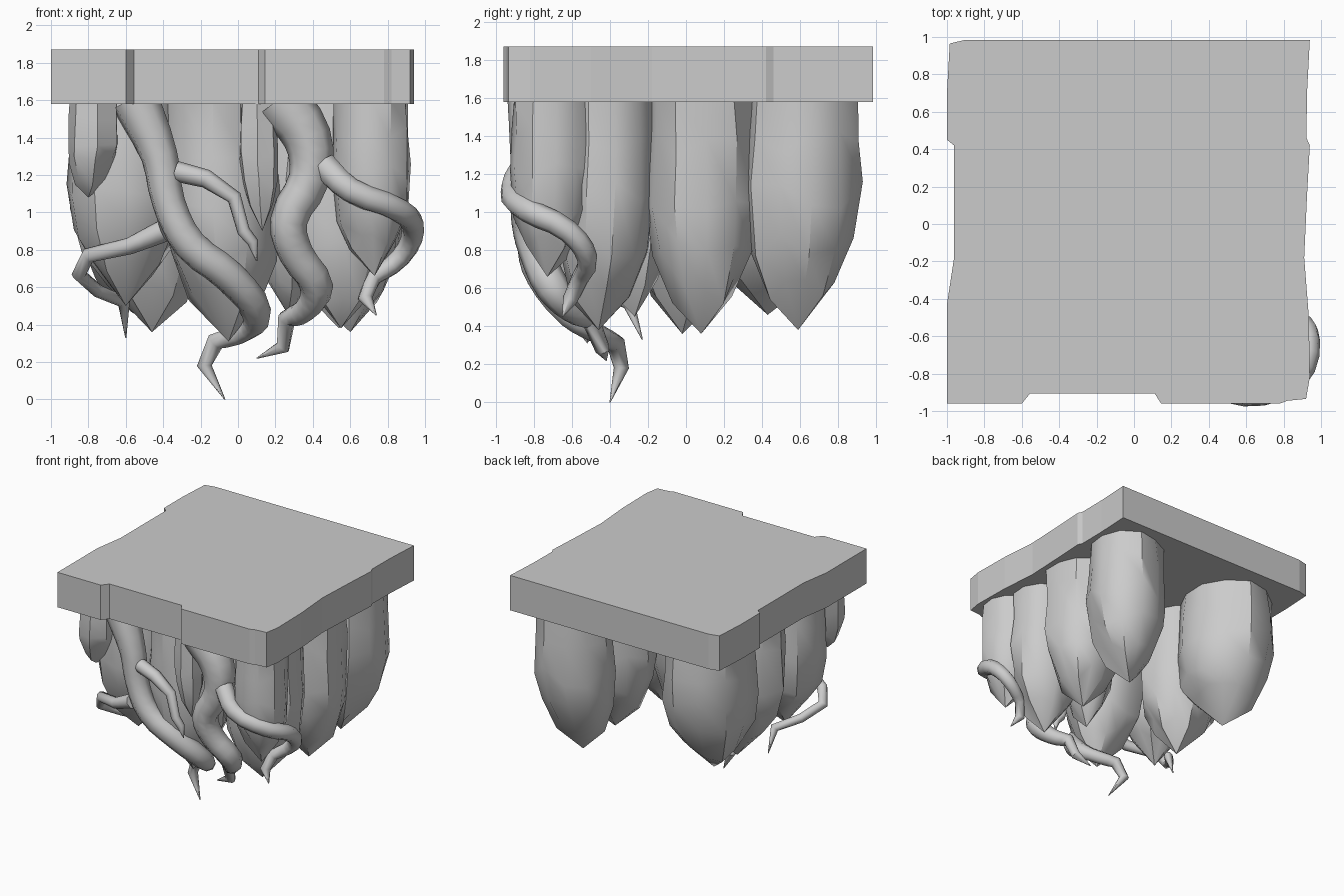
import bpy, bmesh, math, random

if "Cube" in bpy.data.objects:
    bpy.data.objects.remove(bpy.data.objects["Cube"])

random.seed(11)


def smooth(ob, angle):
    bpy.ops.object.select_all(action='DESELECT')
    ob.select_set(True)
    bpy.context.view_layer.objects.active = ob
    bpy.ops.object.shade_smooth_by_angle(angle=math.radians(angle))


def finish(name, bm, angle=None):
    bmesh.ops.recalc_face_normals(bm, faces=bm.faces[:])
    me = bpy.data.meshes.new(name)
    bm.to_mesh(me)
    bm.free()
    ob = bpy.data.objects.new(name, me)
    bpy.context.collection.objects.link(ob)
    if angle:
        smooth(ob, angle)


def skin(bm, a, b):
    for i in range(len(a)):
        j = (i + 1) % len(a)
        bm.faces.new((a[i], a[j], b[j], b[i]))


# Slab with chipped edges
outline = [(-1, -.96), (-.6, -.96), (-.555, -.905), (.11, -.905), (.145, -.96), (.78, -.96),
           (.82, -.945), (.92, -.935), (.94, -.82), (.935, -.5), (.91, -.18), (.925, .15),
           (.94, .42), (.922, .46), (.925, .7), (.94, .985), (-.9, .985), (-.985, .965),
           (-1, .7), (-1, .45), (-.962, .42), (-.962, -.18), (-1, -.43)]
bm = bmesh.new()
low, high = ([bm.verts.new((x, y, z)) for x, y in outline] for z in (1.58, 1.872))
skin(bm, low, high)
bm.faces.new(low)
bm.faces.new(high)
finish("stone_slab", bm)

# Hanging rock profile: (depth fraction, radius fraction)
PROFILE = [(0, .93), (.2, .96), (.42, 1.0), (.64, .9), (.82, .6)]


def rock(name, x, y, rx, ry, tip, dx=0, dy=0, sides=11):
    bm = bmesh.new()
    z0 = 1.6
    wob = [random.uniform(.95, 1.05) for _ in range(sides)]
    phase = random.uniform(0, 1)
    rings = []
    for t, r in PROFILE:
        ring = []
        for i in range(sides):
            a = 2 * math.pi * (i + phase) / sides
            k = r * wob[i] * random.uniform(.96, 1.04)
            drop = random.uniform(-.06, .06) if t > 0 else 0
            s = max(0, t - .4) / .6
            ring.append(bm.verts.new((x + dx * s + rx * k * math.cos(a),
                                      y + dy * s + ry * k * math.sin(a),
                                      z0 - (z0 - tip) * (t + drop))))
        rings.append(ring)
    bm.faces.new(rings[0])
    for a, b in zip(rings, rings[1:]):
        skin(bm, a, b)
    point = bm.verts.new((x + dx, y + dy, tip))
    for i in range(sides):
        bm.faces.new((rings[-1][i], rings[-1][(i + 1) % sides], point))
    finish(name, bm, 36)


# Rocks under the slab: x, y, radii, tip height, tip offset
rock("rock_back_right", .6, .61, .32, .31, .38, -.06, -.02)
rock("rock_mid_right", .59, .07, .31, .30, .36, .01, .01)
rock("rock_front_right", .55, -.41, .32, .27, .38, 0, -.05)
rock("rock_corner_right", .71, -.71, .21, .22, .66, .02, -.02)
rock("rock_back_left", -.55, .48, .37, .40, .46, -.01, -.05)
rock("rock_mid_left", -.52, -.02, .36, .30, .36, .06, 0)
rock("rock_front_left", -.6, -.46, .31, .30, .5)
rock("rock_front_centre", -.1, -.5, .32, .32, .31, .05, -.02)
rock("rock_inner", .24, -.27, .2, .24, .45, .03)
rock("rock_small_left", -.77, -.73, .14, .16, 1.08, -.03, 0, 7)
rock("rock_small_centre", .11, -.8, .11, .11, .9, .02, 0, 7)


def root(name, pts):
    cu = bpy.data.curves.new(name, 'CURVE')
    cu.dimensions = '3D'
    cu.bevel_depth = 1
    cu.bevel_resolution = 2
    cu.resolution_u = 3
    cu.use_fill_caps = True
    sp = cu.splines.new('BEZIER')
    sp.bezier_points.add(len(pts) - 1)
    for p, (x, y, z, r) in zip(sp.bezier_points, pts):
        p.co = (x, y, z)
        p.radius = r
        # thick parts curve softly, thin ends are kinked
        p.handle_left_type = p.handle_right_type = 'AUTO' if r > .05 else 'VECTOR'
    ob = bpy.data.objects.new(name, cu)
    bpy.context.collection.objects.link(ob)
    bpy.ops.object.select_all(action='DESELECT')
    ob.select_set(True)
    bpy.context.view_layer.objects.active = ob
    bpy.ops.object.convert(target='MESH')
    smooth(bpy.context.object, 50)


# Two thick roots down the front
root("main_root_left", [(-.55, -.76, 1.6, .13), (-.42, -.79, 1.3, .1), (-.37, -.8, 1.05, .09),
                        (-.26, -.8, .83, .09), (-.05, -.75, .66, .09), (.1, -.6, .46, .08),
                        (.05, -.48, .37, .055), (-.12, -.37, .31, .05), (-.18, -.34, .18, .04),
                        (-.07, -.4, .0, .003)])
root("main_root_right", [(.22, -.79, 1.6, .15), (.37, -.8, 1.4, .13), (.38, -.81, 1.18, .11),
                         (.27, -.82, .95, .1), (.31, -.78, .78, .095), (.42, -.7, .6, .09),
                         (.36, -.6, .48, .065), (.26, -.5, .43, .05), (.24, -.44, .28, .04),
                         (.1, -.42, .22, .003)])
# Thin side roots
root("side_root_centre", [(-.33, -.82, 1.22, .055), (-.17, -.85, 1.18, .05), (-.02, -.86, 1.08, .04),
                          (.03, -.87, .9, .035), (.08, -.87, .84, .03), (.1, -.86, .74, .003)])
root("side_root_left", [(-.4, -.82, .9, .06), (-.58, -.78, .82, .045), (-.8, -.66, .77, .042),
                        (-.85, -.6, .67, .04), (-.75, -.45, .58, .035), (-.61, -.3, .52, .035),
                        (-.6, -.23, .33, .003)])
root("side_root_right", [(.46, -.84, 1.25, .075), (.6, -.91, 1.12, .068), (.86, -.83, 1.01, .066),
                         (.935, -.62, .9, .06), (.87, -.52, .76, .055), (.72, -.56, .65, .045),
                         (.68, -.61, .54, .04), (.74, -.65, .45, .003)])
